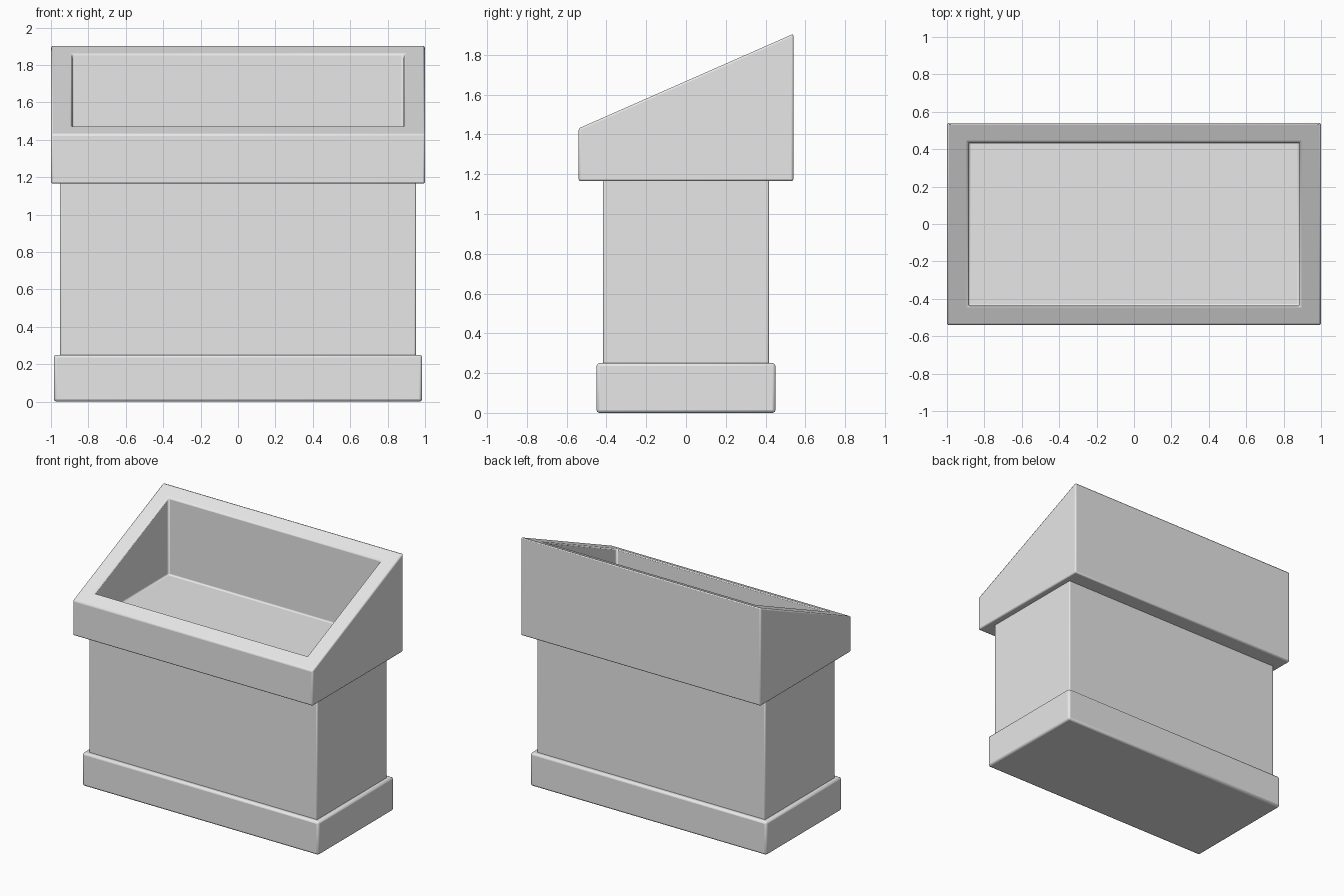
import bpy
import bmesh

default = bpy.data.objects.get("Cube")
if default:
    bpy.data.objects.remove(default, do_unlink=True)

# Single plain grey
grey = bpy.data.materials.new("plain_grey")
grey.use_nodes = True
colour = (0.8, 0.8, 0.8, 1)
grey.diffuse_color = colour
grey.node_tree.nodes["Principled BSDF"].inputs["Base Color"].default_value = colour


def finish(name, bm, bevel):
    """Turn a bmesh into a softly bevelled, smooth shaded part."""
    bmesh.ops.recalc_face_normals(bm, faces=bm.faces)
    mesh = bpy.data.meshes.new(name)
    bm.to_mesh(mesh)
    bm.free()
    mesh.materials.append(grey)
    ob = bpy.data.objects.new(name, mesh)
    bpy.context.collection.objects.link(ob)
    mod = ob.modifiers.new("soft_edges", "BEVEL")
    mod.width = bevel
    mod.segments = 2
    mod.limit_method = "ANGLE"
    bpy.ops.object.select_all(action="DESELECT")
    ob.select_set(True)
    bpy.context.view_layer.objects.active = ob
    bpy.ops.object.shade_smooth_by_angle()
    return ob


def box(name, half_x, half_y, z0, z1, bevel):
    bm = bmesh.new()
    bmesh.ops.create_cube(bm, size=1)
    for v in bm.verts:
        v.co = (v.co.x * 2 * half_x, v.co.y * 2 * half_y,
                z1 if v.co.z > 0 else z0)
    return finish(name, bm, bevel)


def rim_height(y):
    """Sloping rim: low at the front, high at the back."""
    return 1.43 + (y + 0.54) * 0.44


def ring(bm, half_x, half_y, height):
    corners = [(-1, -1), (1, -1), (1, 1), (-1, 1)]
    return [bm.verts.new((sx * half_x, sy * half_y, height(sy * half_y)))
            for sx, sy in corners]


# Plinth and column
box("base_plinth", 0.985, 0.45, 0, 0.25, 0.015)
box("column", 0.952, 0.417, 0.24, 1.18, 0.008)

# Open tray with a slanted rim: outer wall, rim, inner wall and flat floor
bm = bmesh.new()
rings = [
    ring(bm, 1, 0.54, lambda y: 1.165),
    ring(bm, 1, 0.54, rim_height),
    ring(bm, 0.885, 0.437, rim_height),
    ring(bm, 0.885, 0.437, lambda y: 1.28),
]
for low, high in zip(rings, rings[1:]):
    for i in range(4):
        j = (i + 1) % 4
        bm.faces.new((low[i], low[j], high[j], high[i]))
bm.faces.new(rings[0])
bm.faces.new(rings[-1])
finish("slanted_tray", bm, 0.01)
